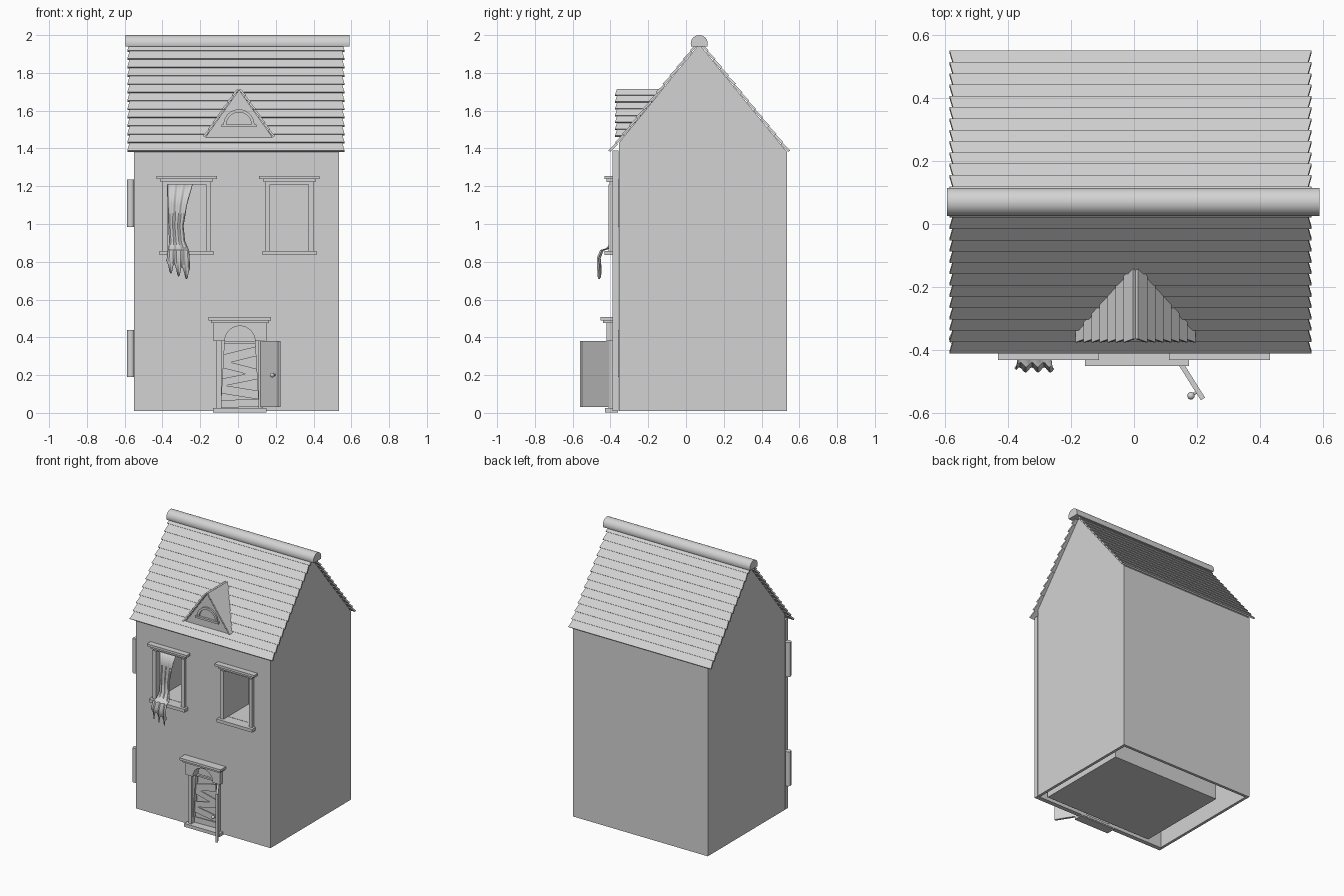
import bpy, bmesh, math
from math import sin, cos, pi
from mathutils import Vector, Matrix

if "Cube" in bpy.data.objects:
    bpy.data.objects.remove(bpy.data.objects["Cube"])

plaster = bpy.data.materials.new("plain_grey")
plaster.use_nodes = True
GREY = (0.65, 0.65, 0.65, 1)
plaster.diffuse_color = GREY
plaster.node_tree.nodes["Principled BSDF"].inputs["Base Color"].default_value = GREY


def finish(name, bm, smooth=False):
    bmesh.ops.recalc_face_normals(bm, faces=bm.faces)
    me = bpy.data.meshes.new(name)
    bm.to_mesh(me)
    bm.free()
    ob = bpy.data.objects.new(name, me)
    bpy.context.collection.objects.link(ob)
    me.materials.append(plaster)
    if smooth:
        bpy.ops.object.select_all(action='DESELECT')
        ob.select_set(True)
        bpy.context.view_layer.objects.active = ob
        bpy.ops.object.shade_smooth_by_angle(angle=math.radians(40))
    return ob


def add_box(bm, x, y, z):
    size = Matrix.Diagonal((x[1] - x[0], y[1] - y[0], z[1] - z[0], 1))
    mid = Matrix.Translation((sum(x) / 2, sum(y) / 2, sum(z) / 2))
    bmesh.ops.create_cube(bm, size=1, matrix=mid @ size)


def box(name, x, y, z):
    bm = bmesh.new()
    add_box(bm, x, y, z)
    return finish(name, bm)


def add_prism(bm, pts, span, axis):
    """Extrude a (u, z) outline along x or y."""
    place = (lambda s, p: (s, p[0], p[1])) if axis == 'x' else (lambda s, p: (p[0], s, p[1]))
    ends = [[bm.verts.new(place(s, p)) for p in pts] for s in span]
    n = len(pts)
    for ring in ends:
        bm.faces.new(ring)
    for i in range(n):
        j = (i + 1) % n
        bm.faces.new((ends[0][i], ends[0][j], ends[1][j], ends[1][i]))


def prism(name, pts, span, axis, smooth=False):
    bm = bmesh.new()
    add_prism(bm, pts, span, axis)
    return finish(name, bm, smooth)


def arc(cx, cz, r, a0=0, a1=pi, n=16):
    return [(cx + r * cos(a0 + (a1 - a0) * i / n), cz + r * sin(a0 + (a1 - a0) * i / n))
            for i in range(n + 1)]


def cut(target, cutters):
    bpy.context.view_layer.objects.active = target
    for c in cutters:
        c.hide_render = True
        m = target.modifiers.new("cut", 'BOOLEAN')
        m.operation, m.object, m.solver = 'DIFFERENCE', c, 'EXACT'
        bpy.ops.object.modifier_apply(modifier=m.name)


def tile(bm, up, low, span_up, span_low, axis, thick=0.012, lift=0.006):
    """One roof course: wider and lifted at its lower edge."""
    d = (low - up).normalized()
    n = Vector((-d.y, d.x))
    n = n if n.y > 0 else -n
    section = [(up, span_up), (low + n * lift, span_low),
               (low + n * (lift + thick), span_low), (up + n * thick, span_up)]
    rings = []
    for k in (0, 1):
        rings.append([bm.verts.new((s[k], p.x, p.y) if axis == 'x' else (p.x, s[k], p.y))
                      for p, s in section])
        bm.faces.new(rings[k])
    for i in range(4):
        j = (i + 1) % 4
        bm.faces.new((rings[0][i], rings[0][j], rings[1][j], rings[1][i]))


# House body, hollow underneath, and the hinged front wall
RIDGE_Y, RIDGE_Z, SLOPE = 0.07, 1.952, 1.23
FRONT, WIN_X, DOOR_X = -0.39, 0.272, 0.01
body = prism("house_body", [(-0.355, 0.01), (0.535, 0.01), (0.535, 1.38),
                            (RIDGE_Y, RIDGE_Z), (-0.355, 1.43)], (-0.55, 0.535), 'x')
front = box("front_wall", (-0.55, 0.535), (FRONT, -0.358), (0.01, 1.388))
cutters = [box("hollow_cutter", (-0.53, 0.515), (-0.36, 0.515), (-0.1, 0.5))]
for s in (-1, 1):
    cutters.append(box("window_cutter", (s * WIN_X - 0.102, s * WIN_X + 0.102),
                       (-0.6, -0.12), (0.858, 1.21)))
cut(body, cutters)
doorway = [(DOOR_X + 0.1, 0.02), *arc(DOOR_X, 0.38, 0.08), (DOOR_X - 0.1, 0.02)]
cutters.append(prism("door_cutter", doorway, (-0.6, -0.34), 'y'))
cut(front, cutters[1:])
for c in cutters:
    bpy.data.objects.remove(c)
box("inner_base", (-0.4, 0.47), (-0.33, 0.37), (0.012, 0.49))

# Hinges on the side of the front wall
for name, z in (("lower_hinge", 0.315), ("upper_hinge", 1.11)):
    bm = bmesh.new()
    bmesh.ops.create_cone(bm, cap_ends=True, segments=16, radius1=0.02, radius2=0.02, depth=0.25,
                          matrix=Matrix.Translation((-0.568, -0.365, z)))
    finish(name, bm, True)

# Main roof courses on both slopes, and the ridge
ROWS = 13
bm = bmesh.new()
for side in (-1, 1):
    def on_slope(t):
        run = 0.467 * t
        return Vector((RIDGE_Y + side * run, RIDGE_Z - SLOPE * run))
    for i in range(ROWS):
        tile(bm, on_slope(i / ROWS), on_slope((i + 1) / ROWS),
             (-0.574, 0.552), (-0.586, 0.564), 'x')
finish("roof_tiles", bm)
prism("roof_ridge", arc(RIDGE_Y, 1.955, 0.045, -0.35, pi + 0.35, 20), (-0.595, 0.59), 'x', True)


# Dormer: gable wall, half-round window and tiled roof running into the main slope
def roof_y(z):
    return -0.395 + (z - 1.38) / SLOPE + 0.03


DX, APEX, EAVE, HALF, N = 0.005, 1.71, 1.458, 0.178, 7
bm = bmesh.new()
tri = [bm.verts.new((DX + dx, -0.352, z))
       for dx, z in ((-HALF, EAVE), (HALF, EAVE), (0, APEX))]
back = [bm.verts.new((v.co.x, max(roof_y(v.co.z), -0.33), v.co.z)) for v in tri]
bm.faces.new(tri)
bm.faces.new(back)
for i in range(3):
    j = (i + 1) % 3
    bm.faces.new((tri[i], tri[j], back[j], back[i]))
finish("dormer_wall", bm)
bm = bmesh.new()
for side in (-1, 1):
    for i in range(N):
        up, low = (Vector((DX + side * HALF * k / N, APEX + (EAVE - APEX) * k / N))
                   for k in (i, i + 1))
        end = roof_y(up.y)
        tile(bm, up, low, (-0.365, end), (-0.376, end), 'y', 0.01, 0.006)
finish("dormer_tiles", bm)
prism("dormer_window_arch", arc(DX, 1.525, 0.082) + arc(DX, 1.525, 0.066, pi, 0),
      (-0.364, -0.35), 'y')
box("dormer_window_sill", (DX - 0.092, DX + 0.092), (-0.368, -0.35), (1.513, 1.527))

# Windows: stepped head, jambs and sill
for side, name in ((-1, "right_window_frame"), (1, "left_window_frame")):
    cx = side * WIN_X
    bm = bmesh.new()
    for half, y, z in ((0.16, -0.432, (1.238, 1.255)), (0.138, -0.42, (1.222, 1.238)),
                       (0.13, -0.405, (1.208, 1.222)), (0.143, -0.432, (0.835, 0.858))):
        add_box(bm, (cx - half, cx + half), (y, -0.38), z)
    for s in (-1, 1):
        add_box(bm, sorted((cx + s * 0.102, cx + s * 0.128)), (-0.41, -0.37), (0.858, 1.208))
    finish(name, bm)

# Door surround with arch, jambs, cornice and step
bm = bmesh.new()
head = [(DOOR_X + 0.14, 0.38), (DOOR_X + 0.14, 0.475), (DOOR_X - 0.14, 0.475),
        (DOOR_X - 0.14, 0.38)] + arc(DOOR_X, 0.38, 0.08, pi, 0)
add_prism(bm, head, (-0.42, -0.37), 'y')
for half, y, z in ((0.153, -0.44, (0.475, 0.49)), (0.165, -0.452, (0.49, 0.507)),
                   (0.142, -0.43, (0.003, 0.027))):
    add_box(bm, (DOOR_X - half, DOOR_X + half), (y, -0.36), z)
for s in (-1, 1):
    add_box(bm, sorted((DOOR_X + s * 0.098, DOOR_X + s * 0.123)), (-0.41, -0.36), (0.027, 0.38))
finish("door_frame", bm)
box("door_transom", (DOOR_X - 0.1, DOOR_X + 0.1), (-0.378, -0.36), (0.368, 0.38))

# Boards nailed across the doorway
bm = bmesh.new()
for z, tilt, wide in ((0.05, 0.02, 0.04), (0.11, -0.16, 0.045), (0.18, 0.2, 0.04),
                      (0.235, -0.25, 0.04), (0.305, 0.24, 0.05)):
    rot = Matrix.Translation((DOOR_X, -0.372, z)) @ Matrix.Rotation(-tilt, 4, 'Y')
    bmesh.ops.create_cube(bm, size=1, matrix=rot @ Matrix.Diagonal((0.2, 0.01, wide, 1)))
finish("door_boards", bm)

# Open door leaf with knob
hinge, tip = Vector((0.118, -0.395, 0)), Vector((0.219, -0.556, 0))
along = tip - hinge
turn = math.atan2(along.y, along.x)
bm = bmesh.new()
place = Matrix.Translation((hinge + tip) / 2 + Vector((0, 0, 0.205))) @ Matrix.Rotation(turn, 4, 'Z')
bmesh.ops.create_cube(bm, size=1, matrix=place @ Matrix.Diagonal((along.length, 0.016, 0.35, 1)))
finish("door_leaf", bm)
bm = bmesh.new()
knob = Matrix.Translation((0.181, -0.546, 0.2))
bmesh.ops.create_uvsphere(bm, u_segments=16, v_segments=10, radius=0.012, matrix=knob)
stem = Matrix.Translation((0.193, -0.538, 0.2)) @ Matrix.Rotation(pi / 2, 4, 'X')
stem = Matrix.Translation((0.193, -0.538, 0.2)) @ Matrix.Rotation(turn, 4, 'Z') @ Matrix.Rotation(pi / 2, 4, 'X')
bmesh.ops.create_cone(bm, cap_ends=True, segments=10, radius1=0.005, radius2=0.005, depth=0.03, matrix=stem)
finish("door_knob", bm, True)

# Torn curtain blowing over the sill: (left x, right x, y, z) down its length
path = [(-0.37, -0.24, -0.365, 1.208), (-0.369, -0.27, -0.37, 1.1), (-0.366, -0.288, -0.375, 0.99),
        (-0.362, -0.28, -0.385, 0.91), (-0.366, -0.264, -0.415, 0.872), (-0.37, -0.26, -0.447, 0.862),
        (-0.374, -0.256, -0.464, 0.82), (-0.378, -0.254, -0.46, 0.775)]
COLS = 24
bm = bmesh.new()
rows = []
for r, (x0, x1, y, z) in enumerate(path):
    row = []
    for c in range(COLS + 1):
        t = c / COLS
        fold = 0.009 * sin(t * 6 * pi) * (0.5 + r / 14)
        rag = (0.03 * cos(t * 6 * pi) - 0.045 * t) if r == len(path) - 1 else 0
        row.append(bm.verts.new((x0 + (x1 - x0) * t, y + fold, z + rag)))
    rows.append(row)
for a, b in zip(rows, rows[1:]):
    for c in range(COLS):
        bm.faces.new((a[c], a[c + 1], b[c + 1], b[c]))
curtain = finish("torn_curtain", bm, True)
cloth = curtain.modifiers.new("thickness", 'SOLIDIFY')
cloth.thickness = 0.004
